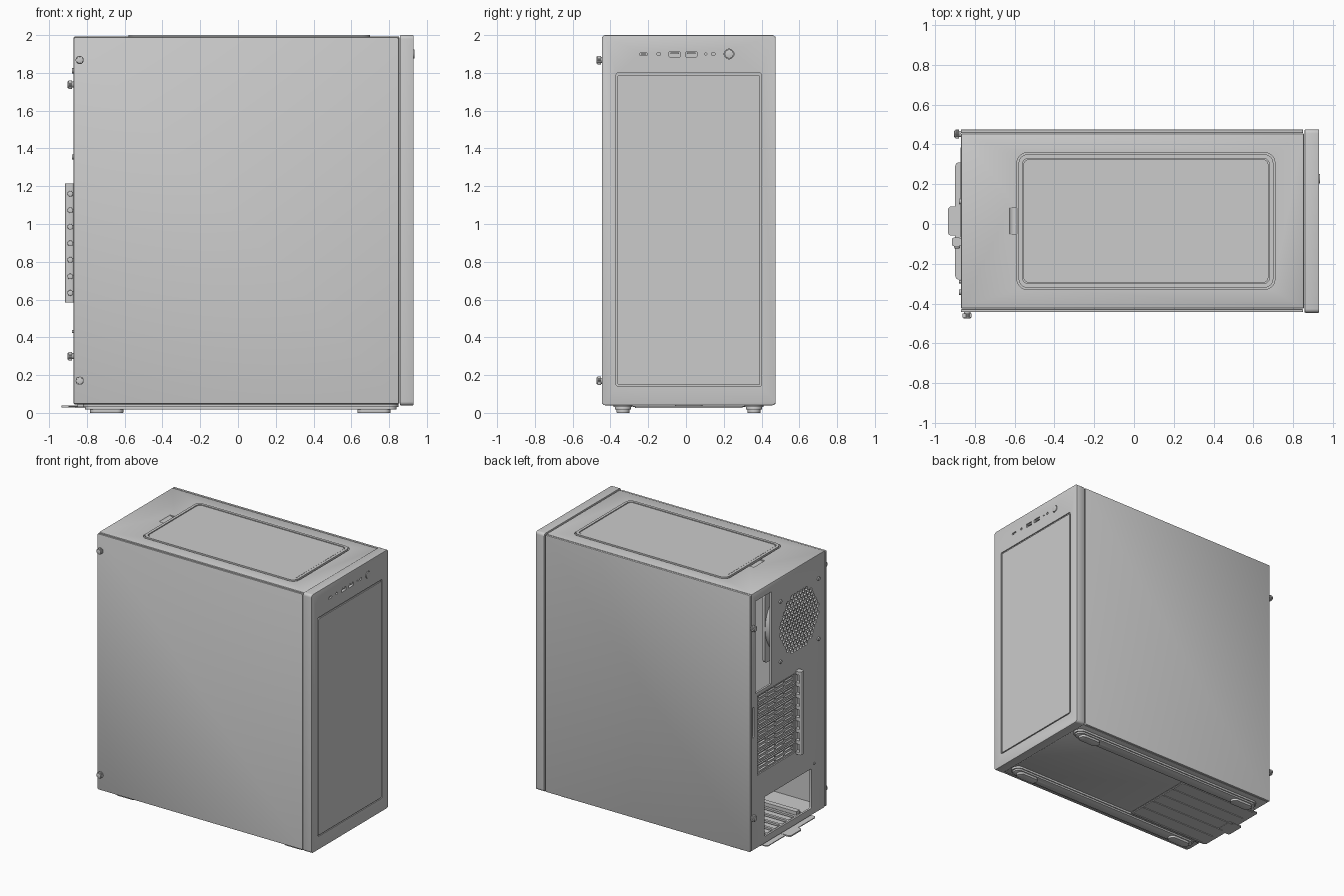
import bpy, bmesh
from math import sin, cos, pi, hypot

if "Cube" in bpy.data.objects:
    bpy.data.objects.remove(bpy.data.objects["Cube"])


def rrect(u0, u1, v0, v1, r=0.0, n=5):
    """Rounded rectangle outline."""
    if r <= 0:
        return [(u0, v0), (u1, v0), (u1, v1), (u0, v1)]
    r = min(r, (u1 - u0) / 2 - 1e-4, (v1 - v0) / 2 - 1e-4)
    corners = [(u1 - r, v1 - r), (u0 + r, v1 - r), (u0 + r, v0 + r), (u1 - r, v0 + r)]
    return [(cu + r * cos((q + i / n) * pi / 2), cv + r * sin((q + i / n) * pi / 2))
            for q, (cu, cv) in enumerate(corners) for i in range(n + 1)]


def circle(u, v, r, n=32, start=0.0):
    return [(u + r * cos(start + 2 * pi * i / n), v + r * sin(start + 2 * pi * i / n)) for i in range(n)]


def finish(name, bm):
    bmesh.ops.recalc_face_normals(bm, faces=bm.faces)
    me = bpy.data.meshes.new(name)
    bm.to_mesh(me)
    bm.free()
    ob = bpy.data.objects.new(name, me)
    bpy.context.collection.objects.link(ob)
    return ob


def prism(name, outlines, axis, a, b):
    """Extrude one outline, or a list of outlines, along an axis from a to b."""
    if isinstance(outlines[0][0], (int, float)):
        outlines = [outlines]
    place = {'x': lambda u, v, w: (w, u, v),
             'y': lambda u, v, w: (u, w, v),
             'z': lambda u, v, w: (u, v, w)}[axis]
    bm = bmesh.new()
    for pts in outlines:
        lo = [bm.verts.new(place(u, v, a)) for u, v in pts]
        hi = [bm.verts.new(place(u, v, b)) for u, v in pts]
        bm.faces.new(lo)
        bm.faces.new(hi)
        for i in range(len(pts)):
            j = (i + 1) % len(pts)
            bm.faces.new((lo[i], lo[j], hi[j], hi[i]))
    return finish(name, bm)


def bake(ob):
    """Turn the modifier stack into plain mesh."""
    dg = bpy.context.evaluated_depsgraph_get()
    me = bpy.data.meshes.new_from_object(ob.evaluated_get(dg))
    ob.modifiers.clear()
    ob.data = me


def bevel(ob, w, seg=2):
    m = ob.modifiers.new("bevel", 'BEVEL')
    m.width, m.segments, m.limit_method = w, seg, 'ANGLE'
    bake(ob)
    return ob


def cut(ob, outlines, axis, a, b, keep=None):
    """Subtract a prism; keep is an inner outline left standing."""
    c = prism("cutter", outlines, axis, a, b)
    if keep:
        cut(c, keep, axis, a - 0.1, b + 0.1)
    m = ob.modifiers.new("cut", 'BOOLEAN')
    m.operation, m.solver, m.object = 'DIFFERENCE', 'EXACT', c
    bake(ob)
    bpy.data.objects.remove(c)


FY, FZ = -0.115, 1.583           # rear fan centre
SLOTS = [0.635 + 0.0875 * i for i in range(7)]

# Hollow steel chassis
shell = bevel(prism("chassis_shell", rrect(-0.87, 0.855, -0.425, 0.455), 'z', 0.045, 1.993), 0.008)
cut(shell, rrect(-0.855, 0.84, -0.41, 0.44), 'z', 0.06, 1.978)
holes = []
p = 0.034
for r in range(-9, 10):
    for c in range(-9, 10):
        y, z = p * (c + 0.5 * (r % 2)), p * 0.866 * r
        if hypot(y, z) < 0.234:
            holes.append(circle(FY + y, FZ + z, 0.0165, 6, pi / 2))
cut(shell, holes, 'x', -0.9, -0.84)                                   # fan grille
cut(shell, [rrect(0.22, 0.41, 1.225, 1.925),                          # port shield opening
            rrect(-0.065, 0.385, 0.6, 1.2),                           # expansion opening
            rrect(-0.26, 0.30, 0.1, 0.4, 0.01),                       # power supply opening
            rrect(0.428, 0.446, 0.9, 1.13, 0.008)], 'x', -0.9, -0.84)
cut(shell, [rrect(-0.8, -0.25, -0.24 + 0.085 * i, -0.175 + 0.085 * i, 0.01) for i in range(6)],
    'z', 0.03, 0.08)                                                  # floor vents
cut(shell, circle(-0.605, 2.01, 0.027), 'y', -0.05, 0.08)             # top finger scoop
cut(shell, rrect(-0.588, 0.708, -0.328, 0.358, 0.05), 'z', 1.985, 2.1)

# Top dust filter: raised rim around a lower sheet
rim = prism("top_filter_rim", rrect(-0.58, 0.70, -0.32, 0.35, 0.045), 'z', 1.983, 2.0)
cut(rim, rrect(-0.56, 0.68, -0.30, 0.33, 0.03), 'z', 1.9, 2.1)
prism("top_filter_sheet", rrect(-0.555, 0.675, -0.295, 0.325, 0.027), 'z', 1.983, 1.997)

# Side panels
bevel(prism("main_side_panel", rrect(-0.87, 0.85, 0.048, 1.987, 0.008), 'y', -0.443, -0.428), 0.003)
bevel(prism("back_side_panel", rrect(-0.87, 0.85, 0.045, 1.993, 0.008), 'y', 0.456, 0.475), 0.006)

# Front panel with inset frame line, ports and power button
front = bevel(prism("front_panel", rrect(-0.446, 0.475, 0.04, 2.0, 0.02), 'x', 0.857, 0.93), 0.004)
cut(front, rrect(-0.37, 0.40, 0.14, 1.80, 0.012), 'x', 0.922, 1.0,
    keep=rrect(-0.362, 0.392, 0.148, 1.788, 0.008))
usb = (-0.06, 0.028)
cut(front, [rrect(y - 0.029, y + 0.029, 1.885, 1.912, 0.003) for y in usb] +
    [rrect(-0.246, -0.204, 1.892, 1.907, 0.0075), circle(-0.145, 1.9, 0.009),
     circle(0.105, 1.9, 0.006), circle(0.145, 1.9, 0.009), circle(0.228, 1.9, 0.026)],
    'x', 0.895, 1.0)
for y in usb:
    prism("usb_tongue", rrect(y - 0.022, y + 0.022, 1.899, 1.907), 'x', 0.89, 0.925)
prism("usb_c_tongue", rrect(-0.238, -0.212, 1.8975, 1.9015), 'x', 0.89, 0.925)
bevel(prism("power_button", circle(0.228, 1.9, 0.0235), 'x', 0.89, 0.935), 0.002)

# Expansion slot covers with vent slits
for z in SLOTS:
    cover = prism("slot_cover", rrect(-0.068, 0.388, z - 0.036, z + 0.036), 'x', -0.862, -0.856)
    cut(cover, [rrect(-0.045 + 0.105 * i, 0.045 + 0.105 * i, z + d - 0.007, z + d + 0.007, 0.006)
                for i in range(4) for d in (-0.015, 0.015)], 'x', -0.9, -0.8)
    for d in (-0.038, 0.036):
        prism("slot_cover_lip", rrect(-0.065, 0.385, z + d, z + d + 0.004), 'x', -0.872, -0.85)

# Slot bracket and its screws
bracket = prism("slot_bracket", rrect(-0.915, -0.868, -0.112, -0.068, 0.012), 'z', 0.585, 1.215)
cut(bracket, [rrect(-0.098, -0.05, z - 0.03, z + 0.03) for z in SLOTS], 'x', -0.905, -0.85)
bevel(prism("slot_screws", [circle(-0.888, z, 0.015, 20) for z in SLOTS], 'y', -0.122, -0.11), 0.003)

# Rear fan: frame, struts, hub and blades
frame = prism("fan_frame", rrect(FY - 0.26, FY + 0.26, FZ - 0.26, FZ + 0.26, 0.025), 'x', -0.853, -0.745)
cut(frame, circle(FY, FZ, 0.245, 48), 'x', -0.9, -0.7)
cut(frame, circle(FY, FZ, 0.4, 48), 'x', -0.835, -0.763, keep=circle(FY, FZ, 0.256, 48))
bevel(prism("fan_hub", circle(FY, FZ, 0.09, 40), 'x', -0.845, -0.755), 0.008)
bm = bmesh.new()
for k in range(9):
    t = 2 * pi * k / 9
    rows = []
    for r, sweep in ((0.08, 0.0), (0.13, 0.05), (0.18, 0.13), (0.233, 0.25)):
        rows.append([bm.verts.new((-0.80 + 0.032 * s, FY + r * cos(t + sweep + 0.3 * s),
                                   FZ + r * sin(t + sweep + 0.3 * s))) for s in (-1, 0, 1)])
    for a, b in zip(rows, rows[1:]):
        for i in (0, 1):
            bm.faces.new((a[i], a[i + 1], b[i + 1], b[i]))
blades = finish("fan_blades", bm)
blades.modifiers.new("thick", 'SOLIDIFY').thickness = 0.006
bake(blades)
prism("fan_struts", [rrect(FY - 0.25, FY - 0.08, FZ - 0.008, FZ + 0.008),
                     rrect(FY + 0.08, FY + 0.25, FZ - 0.008, FZ + 0.008),
                     rrect(FY - 0.008, FY + 0.008, FZ - 0.25, FZ - 0.08),
                     rrect(FY - 0.008, FY + 0.008, FZ + 0.08, FZ + 0.25)], 'x', -0.762, -0.752)
bevel(prism("fan_screws", [circle(FY + sy * 0.228, FZ + sz * 0.228, 0.014, 20)
                           for sy in (-1, 1) for sz in (-1, 1)] + [circle(-0.29, 0.43, 0.008, 16)],
            'x', -0.88, -0.868), 0.003)


def thumbscrew(u, v, axis, w, d):
    """Knurled screw standing on plane w, pointing along d."""
    knurl = [(u + r * cos(2 * pi * i / 40), v + r * sin(2 * pi * i / 40))
             for i, r in ((i, 0.023 if i % 2 else 0.0205) for i in range(40))]
    prism("thumbscrew_collar", circle(u, v, 0.016), axis, w, w + d * 0.01)
    prism("thumbscrew_head", knurl, axis, w + d * 0.008, w + d * 0.027)
    bevel(prism("thumbscrew_cap", circle(u, v, 0.018), axis, w + d * 0.02, w + d * 0.033), 0.003)


for z in (0.17, 1.868):
    thumbscrew(-0.838, z, 'y', -0.442, -1)
for z in (0.30, 1.738):
    thumbscrew(0.452, z, 'x', -0.87, -1)

# Interior: board tray, power supply cover and support rails
prism("board_tray", rrect(-0.85, 0.75, 0.42, 1.975), 'y', 0.412, 0.42)
prism("power_supply_cover", rrect(-0.853, 0.835, -0.405, 0.412), 'z', 0.425, 0.435)
prism("power_supply_rails", [rrect(-0.8, -0.2, y - 0.02, y + 0.02) for y in (-0.2, 0.24)], 'z', 0.058, 0.085)

# Bottom slide-out filter with ribs and pull tab
prism("bottom_filter", rrect(-0.898, -0.2, -0.28, 0.31, 0.02), 'z', 0.031, 0.037)
prism("bottom_filter_tab", rrect(-0.935, -0.82, -0.058, 0.088, 0.018), 'z', 0.029, 0.039)
prism("bottom_filter_ribs", [rrect(-0.86, -0.215, y - 0.004, y + 0.004)
                             for y in (-0.265, -0.153, -0.041, 0.071, 0.183, 0.295)] +
      [rrect(-0.212, -0.204, -0.268, 0.298)], 'z', 0.026, 0.034)
prism("filter_guides", [rrect(-0.85, -0.18, -0.292, -0.282), rrect(-0.85, -0.18, 0.312, 0.322)],
      'z', 0.03, 0.048)

# Long bottom rails and feet
for y in (-0.333, 0.36):
    prism("foot_rail_base", rrect(-0.82, 0.85, y - 0.05, y + 0.05, 0.05, 8), 'z', 0.03, 0.047)
    bevel(prism("foot_rail", rrect(-0.81, 0.84, y - 0.042, y + 0.042, 0.042, 8), 'z', 0.017, 0.032), 0.004)
    for x in (-0.695, 0.72):
        bevel(prism("foot", rrect(x - 0.088, x + 0.088, y - 0.034, y + 0.034, 0.034, 8), 'z', 0.0, 0.02), 0.004)

# Smooth rounded parts, keep edges crisp
bpy.ops.object.select_all(action='SELECT')
bpy.context.view_layer.objects.active = shell
bpy.ops.object.shade_smooth_by_angle(angle=pi / 6)
